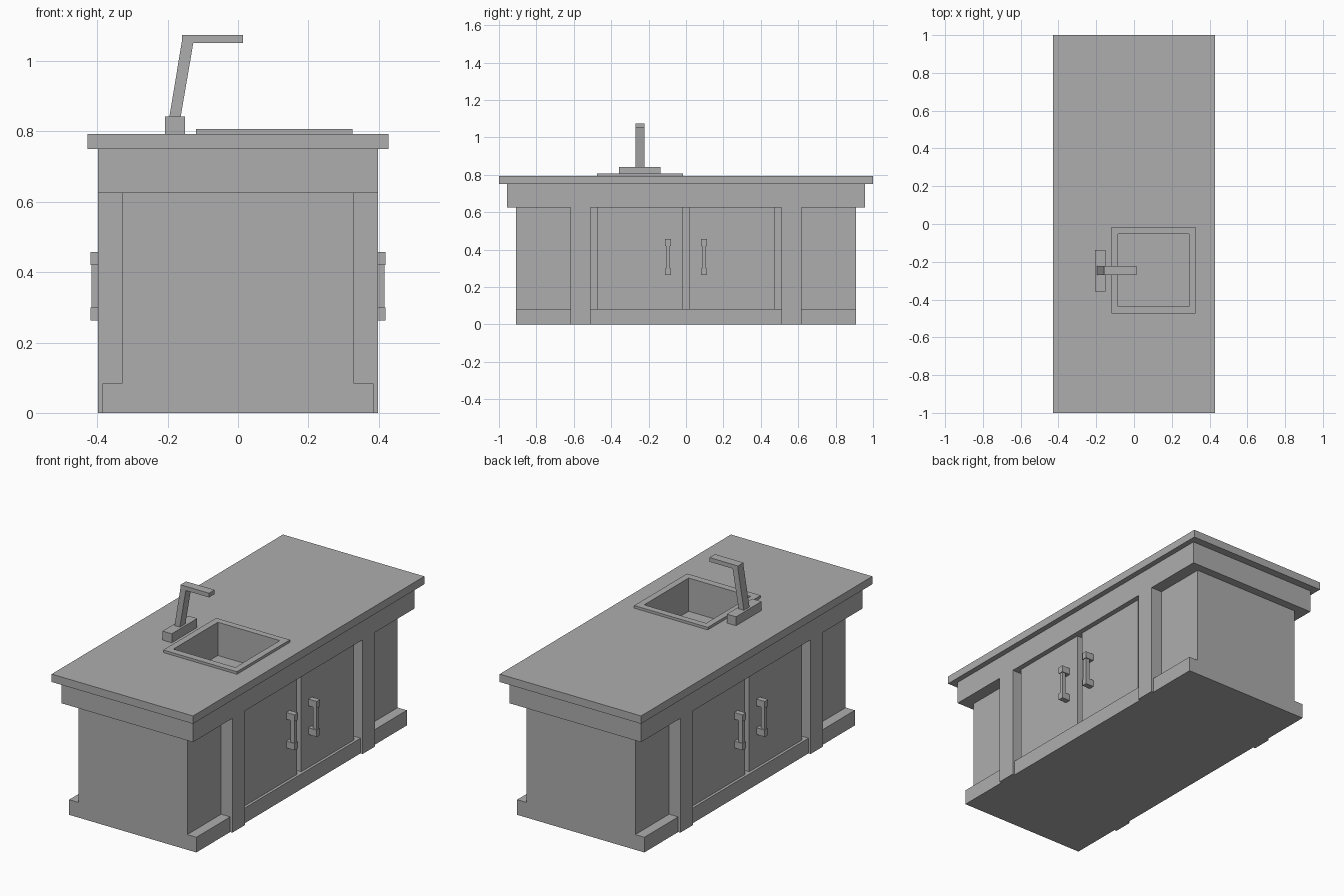
import bpy
import bmesh

cube = bpy.data.objects.get("Cube")
if cube:
    bpy.data.objects.remove(cube, do_unlink=True)

GREY = (0.42, 0.42, 0.42, 1)
mat = bpy.data.materials.new("plain grey")
mat.use_nodes = True
mat.diffuse_color = GREY
mat.node_tree.nodes["Principled BSDF"].inputs["Base Color"].default_value = GREY


def prism(name, profile, y0, y1):
    """Extrude an (x, z) outline from y0 to y1."""
    bm = bmesh.new()
    face = bm.faces.new([bm.verts.new((x, y0, z)) for x, z in profile])
    new = bmesh.ops.extrude_face_region(bm, geom=[face])["geom"]
    verts = [v for v in new if isinstance(v, bmesh.types.BMVert)]
    bmesh.ops.translate(bm, verts=verts, vec=(0, y1 - y0, 0))
    bmesh.ops.recalc_face_normals(bm, faces=bm.faces)
    mesh = bpy.data.meshes.new(name)
    bm.to_mesh(mesh)
    bm.free()
    mesh.materials.append(mat)
    obj = bpy.data.objects.new(name, mesh)
    bpy.context.scene.collection.objects.link(obj)
    return obj


def box(name, x0, x1, y0, y1, z0, z1):
    x0, x1 = sorted((x0, x1))
    y0, y1 = sorted((y0, y1))
    return prism(name, [(x0, z0), (x1, z0), (x1, z1), (x0, z1)], y0, y1)


def cut(obj, cutter):
    mod = obj.modifiers.new("basin hole", "BOOLEAN")
    mod.operation = "DIFFERENCE"
    mod.solver = "EXACT"
    mod.object = cutter


# Cabinet body with stepped plinth
half = [(0.385, 0), (0.385, 0.083), (0.33, 0.083), (0.33, 0.625)]
prism("cabinet_body", half + [(-x, z) for x, z in reversed(half)], -0.91, 0.91)

# Worktop and apron, opened for the basin
apron = box("apron", -0.398, 0.398, -0.957, 0.957, 0.625, 0.75)
worktop = box("worktop", -0.428, 0.428, -1, 1, 0.75, 0.793)
rim = box("sink_rim", -0.12, 0.326, -0.475, -0.017, 0.793, 0.807)
cutter = box("basin_cutter", -0.085, 0.29, -0.437, -0.053, 0.6, 0.9)
cutter.hide_render = True
cutter.hide_viewport = True
for part in (apron, worktop, rim):
    cut(part, cutter)
box("sink_drain", 0.152, 0.196, -0.267, -0.223, 0.625, 0.63)

# Pillars, doors and handles on both long sides
for sx, side in ((1, "left"), (-1, "right")):
    for sy, end in ((1, "back"), (-1, "front")):
        tag = f"{side}_{end}"
        box(f"pillar_{tag}", sx * 0.32, sx * 0.398, sy * 0.51, sy * 0.617, 0, 0.625)
        box(f"door_{tag}", sx * 0.32, sx * 0.37, sy * 0.018, sy * 0.475, 0.083, 0.625)
        for z in (0.263, 0.42):
            box(f"handle_mount_{tag}", sx * 0.365, sx * 0.42,
                sy * 0.081, sy * 0.111, z, z + 0.037)
        box(f"handle_bar_{tag}", sx * 0.393, sx * 0.416,
            sy * 0.086, sy * 0.106, 0.295, 0.425)

# Tap
box("tap_base", -0.207, -0.151, -0.357, -0.137, 0.793, 0.842)
prism("tap_spout", [(-0.195, 0.842), (-0.163, 0.842), (-0.127, 1.052), (0.014, 1.052),
                    (0.014, 1.075), (-0.159, 1.075), (-0.159, 1.06)], -0.27, -0.222)
